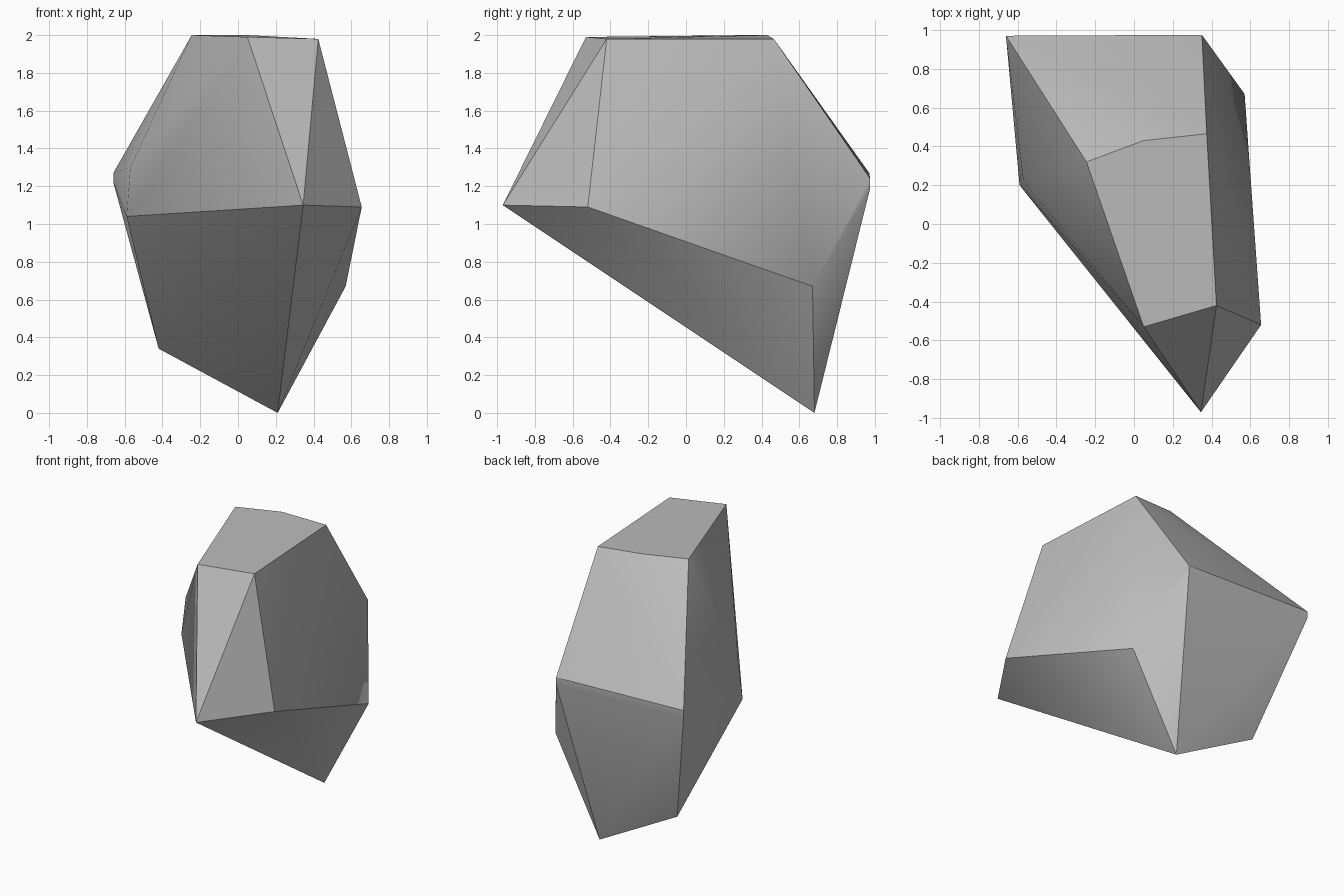
import bpy
import bmesh
import math

# Remove the default cube only
default_cube = bpy.data.objects.get("Cube")
if default_cube:
    bpy.data.objects.remove(default_cube, do_unlink=True)


def flat_material(name, colour):
    material = bpy.data.materials.new(name)
    material.use_nodes = True
    material.diffuse_color = colour
    shader = material.node_tree.nodes["Principled BSDF"]
    shader.inputs["Base Color"].default_value = colour
    shader.inputs["Roughness"].default_value = 0.9
    return material


# Corners of the chipped boulder, grouped by the ring they belong to
flat_top = [
    (-0.245, 0.32, 2.0),
    (0.05, -0.53, 1.99),
    (0.425, -0.42, 1.98),
    (0.375, 0.465, 1.98),
    (0.05, 0.43, 2.0),
]
front_ridge = [
    (0.345, -0.97, 1.1),
    (0.655, -0.52, 1.09),
]
right_ridge = [
    (-0.59, 0.2, 1.04),
    (-0.57, 0.22, 1.3),
]
# The worn back ridge is a narrow band, so each end has two corners
back_ridge = [
    (-0.66, 0.97, 1.27),
    (-0.66, 0.97, 1.22),
    (0.35, 0.975, 1.24),
    (0.35, 0.975, 1.19),
]
lower_points = [
    (0.57, 0.67, 0.67),
    (0.21, 0.68, 0.0),
    (-0.42, 0.7, 0.34),
]

# Wrap the corners in a convex skin
bm = bmesh.new()
for ring in (flat_top, front_ridge, right_ridge, back_ridge, lower_points):
    for corner in ring:
        bm.verts.new(corner)
bmesh.ops.convex_hull(bm, input=bm.verts[:])

# Merge nearly level triangles into broad facets
bmesh.ops.dissolve_limit(
    bm,
    angle_limit=math.radians(2),
    verts=bm.verts[:],
    edges=bm.edges[:],
)
bmesh.ops.recalc_face_normals(bm, faces=bm.faces[:])

mesh = bpy.data.meshes.new("boulder")
bm.to_mesh(mesh)
bm.free()

boulder = bpy.data.objects.new("boulder", mesh)
bpy.context.collection.objects.link(boulder)
mesh.materials.append(flat_material("stone_grey", (0.5, 0.5, 0.5, 1)))

# Soften shallow creases while keeping the chipped edges crisp
bpy.ops.object.select_all(action="DESELECT")
boulder.select_set(True)
bpy.context.view_layer.objects.active = boulder
bpy.ops.object.shade_smooth_by_angle(angle=math.radians(30))
